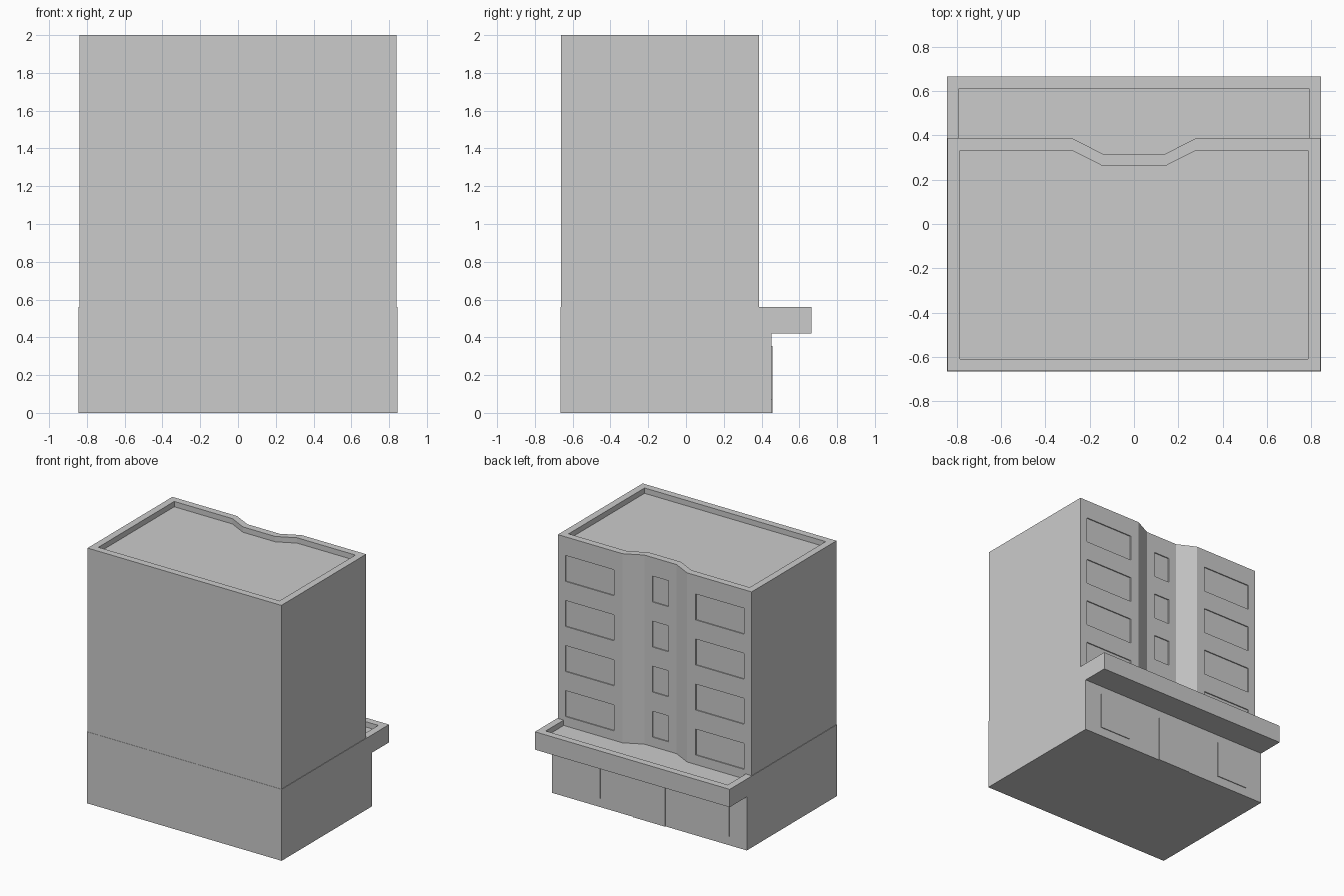
import bpy, bmesh
from mathutils import Vector

if "Cube" in bpy.data.objects:
    bpy.data.objects.remove(bpy.data.objects["Cube"])

RIM, DEPTH = 0.055, 0.042   # parapet width and roof recess


def finish(name, bm):
    bmesh.ops.recalc_face_normals(bm, faces=bm.faces)
    mesh = bpy.data.meshes.new(name)
    bm.to_mesh(mesh)
    bm.free()
    ob = bpy.data.objects.new(name, mesh)
    bpy.context.collection.objects.link(ob)
    return ob


def prism(points, direction):
    """Extruded outline with its highest upward face sunk as a parapet roof."""
    bm = bmesh.new()
    face = bm.faces.new([bm.verts.new(p) for p in points])
    ext = bmesh.ops.extrude_face_region(bm, geom=[face], use_keep_orig=True)["geom"]
    for v in ext:
        if isinstance(v, bmesh.types.BMVert):
            v.co += Vector(direction)
    bmesh.ops.recalc_face_normals(bm, faces=bm.faces)
    roof = max(bm.faces, key=lambda f: sum(v.co.z for v in f.verts) / len(f.verts))
    # rim, then drop
    roof = bmesh.ops.extrude_discrete_faces(bm, faces=[roof])["faces"][0]
    for v in roof.verts:
        if abs(v.co.x) > 0.5:
            v.co.x -= RIM if v.co.x > 0 else -RIM
        v.co.y -= RIM if v.co.y > 0 else -RIM
    roof = bmesh.ops.extrude_discrete_faces(bm, faces=[roof])["faces"][0]
    for v in roof.verts:
        v.co.z -= DEPTH
    return bm


def boxes(name, spans):
    """One object from several (x0, x1, y0, y1, z0, z1) boxes."""
    bm = bmesh.new()
    for x0, x1, y0, y1, z0, z1 in spans:
        vs = bmesh.ops.create_cube(bm, size=1)["verts"]
        for v in vs:
            v.co = (x1 if v.co.x > 0 else x0,
                    y1 if v.co.y > 0 else y0,
                    z1 if v.co.z > 0 else z0)
    return finish(name, bm)


# Ground floor with overhanging terrace
W = 0.844
side = [(-0.665, 0), (0.452, 0), (0.452, 0.42), (0.665, 0.42), (0.665, 0.56), (-0.665, 0.56)]
finish("podium", prism([(-W, y, z) for y, z in side], (2 * W, 0, 0)))

# Upper floors with the notched rear wall
half = [(0.14, 0.316), (0.28, 0.387), (0.84, 0.387), (0.84, -0.663)]
plan = half + [(-x, y) for x, y in reversed(half)]
tower = finish("tower", prism([(x, y, 0.5) for x, y in plan], (0, 0, 1.5)))

# Shallow window recesses, four floors of three
cuts = []
for i in range(4):
    z = 0.592 + 0.353 * i
    for x0, x1, wall in [(-0.775, -0.355, 0.387), (-0.07, 0.07, 0.316), (0.355, 0.775, 0.387)]:
        cuts.append((x0, x1, wall - 0.008, wall + 0.05, z, z + 0.203))
cutter = boxes("window_cutter", cuts)
cutter.hide_render = True
cutter.hide_set(True)
mod = tower.modifiers.new("windows", 'BOOLEAN')
mod.operation = 'DIFFERENCE'
mod.solver = 'EXACT'
mod.object = cutter

# Raised shop windows and door under the terrace
boxes("shop_panels", [(-0.695, -0.425, 0.445, 0.458, 0.07, 0.355),
                      (-0.14, 0.14, 0.445, 0.458, 0.0, 0.355),
                      (0.425, 0.695, 0.445, 0.458, 0.07, 0.355)])
